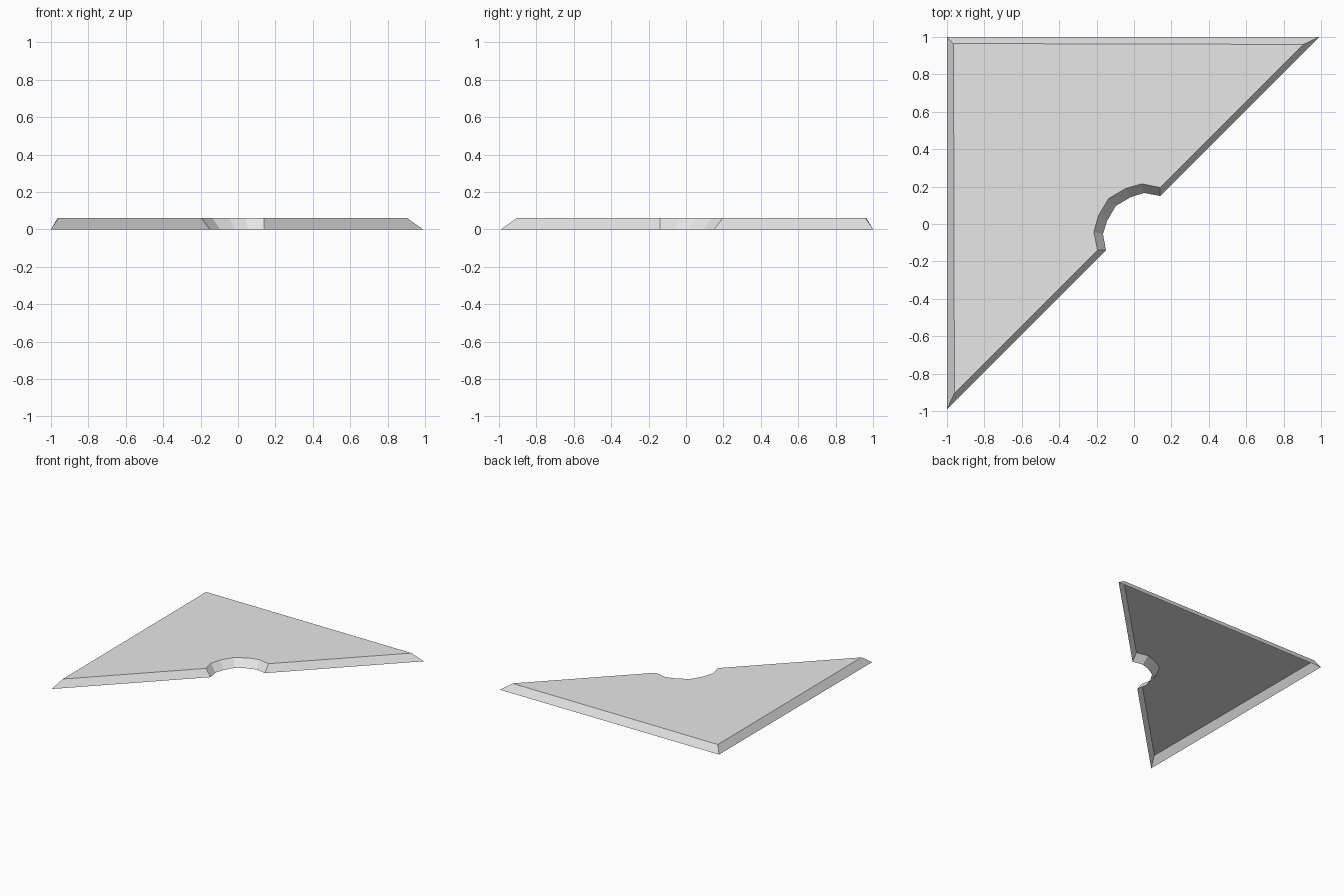
import bpy
import bmesh

cube = bpy.data.objects.get("Cube")
if cube:
    bpy.data.objects.remove(cube, do_unlink=True)

HEIGHT = 0.06


def full_outline(half):
    """Mirror half an outline across the diagonal y = -x.
    The first and last points lie on the diagonal."""
    return half + [(-y, -x) for x, y in reversed(half[1:-1])]


# Half outlines: square corner, sharp tip, then the notch to its middle
base_half = [(-1, 1), (0.99, 1), (0.14, 0.15), (0.053, 0.166),
             (-0.017, 0.144), (-0.097, 0.097)]
top_half = [(-0.965, 0.965), (0.905, 0.96), (0.14, 0.195), (0.043, 0.215),
            (-0.045, 0.19), (-0.136, 0.136)]

# Shell open underneath: flat top and sloping walls
bm = bmesh.new()
base = [bm.verts.new((x, y, 0)) for x, y in full_outline(base_half)]
top = [bm.verts.new((x, y, HEIGHT)) for x, y in full_outline(top_half)]
bm.faces.new(list(reversed(top)))
for i in range(len(base)):
    j = (i + 1) % len(base)
    bm.faces.new((base[j], base[i], top[i], top[j]))

# Turn the shell so that its top faces up
bm.normal_update()
if max(bm.faces, key=lambda f: f.calc_area()).normal.z < 0:
    bmesh.ops.reverse_faces(bm, faces=bm.faces[:])

mesh = bpy.data.meshes.new("notched_corner_plate")
bm.to_mesh(mesh)
bm.free()
plate = bpy.data.objects.new("notched_corner_plate", mesh)
bpy.context.collection.objects.link(plate)

# Plain light grey
grey = bpy.data.materials.new("light_grey")
grey.use_nodes = True
colour = (0.8, 0.8, 0.8, 1)
grey.diffuse_color = colour
grey.node_tree.nodes["Principled BSDF"].inputs["Base Color"].default_value = colour
mesh.materials.append(grey)
